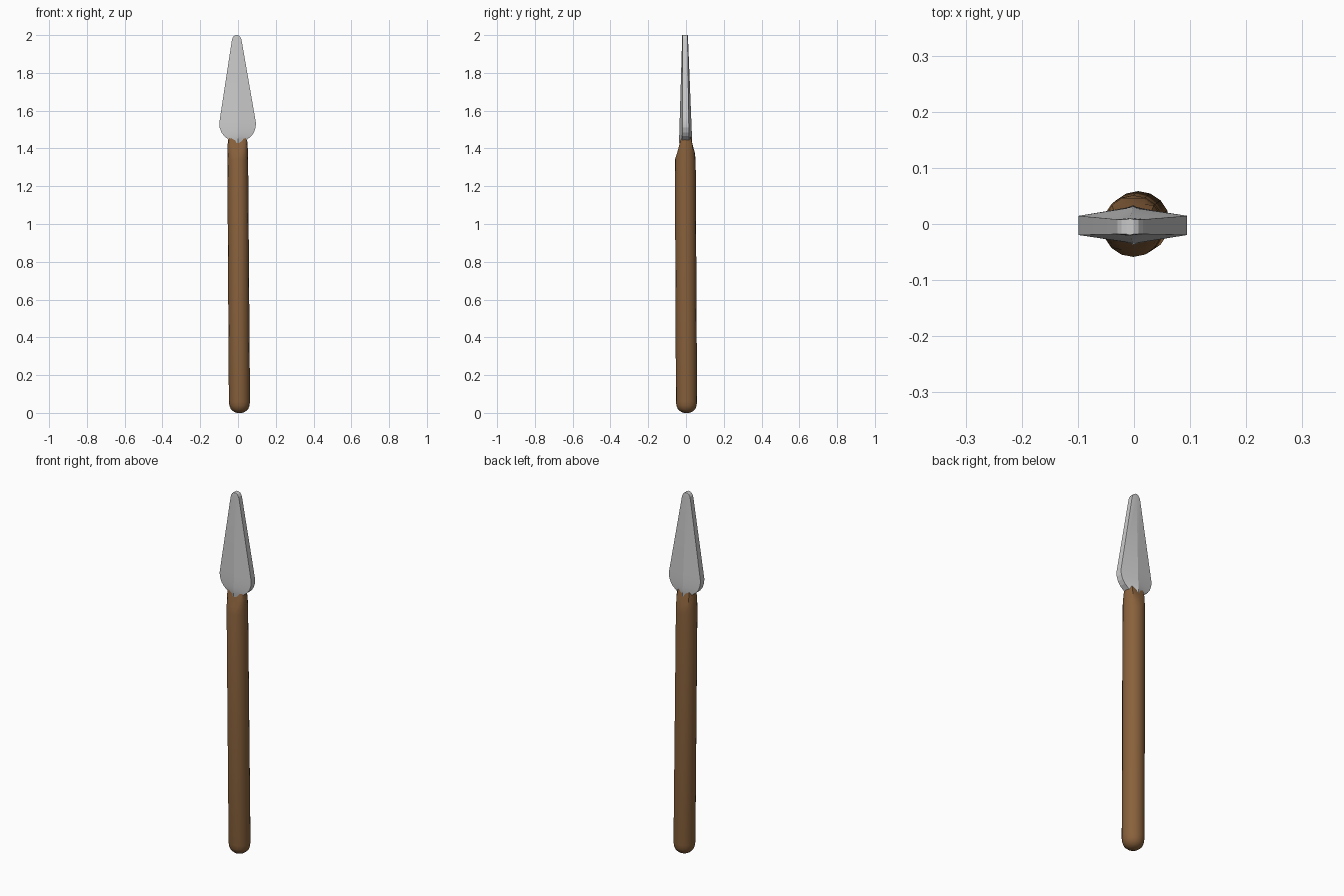
import bpy, bmesh, math

if "Cube" in bpy.data.objects:
    bpy.data.objects.remove(bpy.data.objects["Cube"])


def loft(name, rings):
    """Skin a stack of equal-sized rings and cap both ends."""
    bm = bmesh.new()
    rows = [[bm.verts.new(p) for p in ring] for ring in rings]
    n = len(rows[0])
    for a, b in zip(rows, rows[1:]):
        for i in range(n):
            j = (i + 1) % n
            bm.faces.new((a[i], a[j], b[j], b[i]))
    bm.faces.new(rows[0][::-1])
    bm.faces.new(rows[-1])
    bmesh.ops.recalc_face_normals(bm, faces=bm.faces)
    mesh = bpy.data.meshes.new(name)
    bm.to_mesh(mesh)
    bm.free()
    obj = bpy.data.objects.new(name, mesh)
    bpy.context.collection.objects.link(obj)
    return obj


def smooth(obj, degrees):
    bpy.ops.object.select_all(action='DESELECT')
    obj.select_set(True)
    bpy.context.view_layer.objects.active = obj
    bpy.ops.object.shade_smooth_by_angle(angle=math.radians(degrees))


# Shaft: slightly leaning pole, rounded butt, top shaved to a wedge in y
SIDES = 16


def shaft_ring(z, r, limit=1.0):
    cx, cy = 0.008 - 0.007 * z, 0.003 - 0.005 * z
    ring = []
    for i in range(SIDES):
        a = 2 * math.pi * i / SIDES
        y = cy + r * math.sin(a)
        ring.append((cx + r * math.cos(a), max(-limit, min(limit, y)), z))
    return ring


shaft = loft("shaft", [
    shaft_ring(0.0, 0.014), shaft_ring(0.006, 0.030), shaft_ring(0.02, 0.046),
    shaft_ring(0.038, 0.053), shaft_ring(0.06, 0.056), shaft_ring(1.34, 0.055),
    shaft_ring(1.38, 0.054, 0.046), shaft_ring(1.42, 0.053, 0.035),
    shaft_ring(1.46, 0.048, 0.025),
])
smooth(shaft, 35)
wood = bpy.data.materials.new("wood")
wood.diffuse_color = (0.25, 0.12, 0.045, 1)
wood.use_nodes = True
wood.node_tree.nodes["Principled BSDF"].inputs["Base Color"].default_value = wood.diffuse_color
shaft.data.materials.append(wood)

# Blade: ridged head with flat edges, from (height, half width) outline
OUTLINE = [(1.43, 0.030), (1.452, 0.055), (1.465, 0.072), (1.485, 0.086),
           (1.51, 0.095), (1.535, 0.097), (1.56, 0.093), (1.965, 0.027),
           (1.983, 0.023), (1.995, 0.015), (2.0, 0.006)]


def blade_ring(z, w):
    t = (z - 1.43) / 0.57
    cx, cy = -0.001 - 0.006 * t, -0.002 - 0.003 * t
    ridge = 0.035 - 0.020 * t
    edge = 0.018 - 0.005 * t
    section = [(-w, -edge), (0, -ridge), (w, -edge),
               (w, edge), (0, ridge), (-w, edge)]
    return [(cx + x, cy + y, z) for x, y in section]


blade = loft("blade", [blade_ring(z, w) for z, w in OUTLINE])
smooth(blade, 15)
